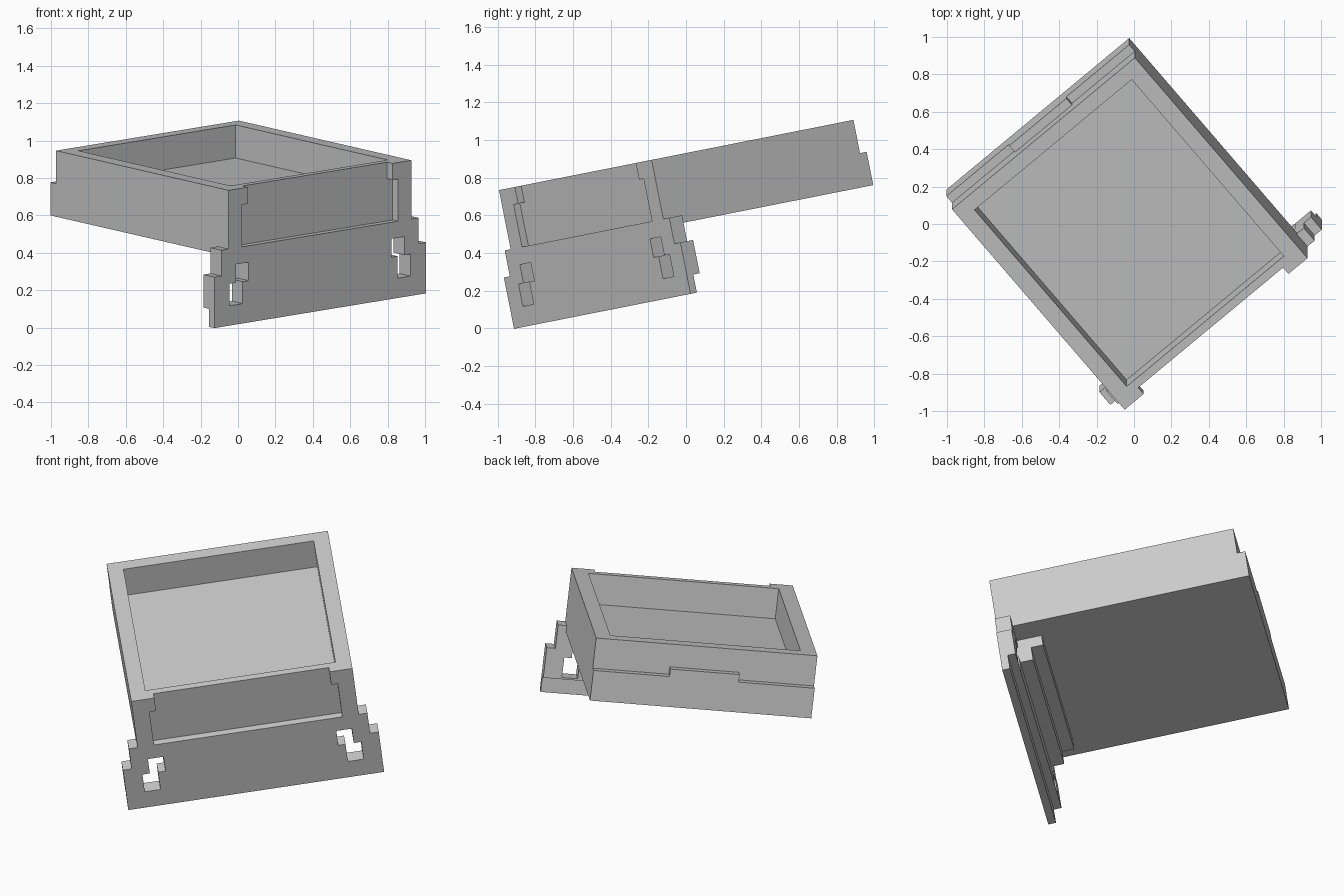
import bpy, bmesh
from math import radians
from mathutils import Matrix

if "Cube" in bpy.data.objects:
    bpy.data.objects.remove(bpy.data.objects["Cube"])

# Local frame: u across the front, v into the depth, h downward from the rim
FRAME = (Matrix.Translation((-0.05, -0.993, 0.734))
         @ Matrix.Rotation(radians(11.2), 4, 'X') @ Matrix.Rotation(radians(40.2), 4, 'Z'))
W = 1.28          # tray width
D = 1.43          # tray depth
H = 0.36          # tray height


def prism(name, outline, v0, v1):
    """Extrude a (u, h) outline from depth v0 to v1."""
    bm = bmesh.new()
    face = bm.faces.new([bm.verts.new((u, v0, -h)) for u, h in outline])
    ext = bmesh.ops.extrude_face_region(bm, geom=[face])
    moved = [g for g in ext["geom"] if isinstance(g, bmesh.types.BMVert)]
    bmesh.ops.translate(bm, verts=moved, vec=(0, v1 - v0, 0))
    bmesh.ops.recalc_face_normals(bm, faces=bm.faces)
    mesh = bpy.data.meshes.new(name)
    bm.to_mesh(mesh)
    bm.free()
    ob = bpy.data.objects.new(name, mesh)
    bpy.context.collection.objects.link(ob)
    ob.matrix_world = FRAME
    return ob


def box(name, u0, u1, v0, v1, h0, h1):
    return prism(name, [(u0, h0), (u1, h0), (u1, h1), (u0, h1)], v0, v1)


def symmetric(half):
    """Complete a left-half outline by mirroring it across the tray."""
    return half + [(W - u, h) for u, h in reversed(half)]


def cut(target, cutter):
    bpy.context.view_layer.update()
    mod = target.modifiers.new("cut", 'BOOLEAN')
    mod.operation = 'DIFFERENCE'
    mod.solver = 'EXACT'
    mod.object = cutter
    bpy.context.view_layer.objects.active = target
    bpy.ops.object.modifier_apply(modifier=mod.name)
    bpy.data.objects.remove(cutter)


# Tray body with its shallow cavity
tray = box("tray_body", 0, W, 0.09, D, 0, H)
cut(tray, box("cavity_cutter", 0.09, W - 0.09, 0.05, 1.35, -0.1, 0.18))

# Lip on the lower back wall, raised in the middle
prism("back_lip", symmetric([(0, H), (0, 0.18), (0.44, 0.18), (0.44, 0.135)]), D, D + 0.047)

# Front panel with stepped side tabs
panel = prism("front_panel", symmetric([
    (0, 0), (0, 0.32), (-0.05, 0.32), (-0.05, 0.46), (-0.1, 0.46), (-0.1, 0.64)]), 0, 0.09)

# Recess in the front panel, narrower at the top
cut(panel, prism("recess_cutter", symmetric([
    (0.133, -0.1), (0.133, 0.09), (0.095, 0.09), (0.095, 0.32)]), -0.1, 0.045))

# Stepped slots near both ends of the panel
slot = [(0.05, 0.41), (0.14, 0.41), (0.14, 0.51), (0.098, 0.51),
        (0.098, 0.63), (0.007, 0.63), (0.007, 0.51), (0.05, 0.51)]
cut(panel, prism("left_slot_cutter", slot, -0.1, 0.2))
cut(panel, prism("right_slot_cutter", [(W - u, h) for u, h in slot], -0.1, 0.2))

# Thin skirt under the panel
box("front_skirt", -0.1, W + 0.1, 0, 0.045, 0.64, 0.738)

# Stepped ribs under the tray, behind the panel
box("rear_rib_upper", 0.14, W - 0.14, 0.09, 0.235, H, 0.43)
box("rear_rib_lower", 0.14, W - 0.14, 0.09, 0.165, 0.43, 0.52)
